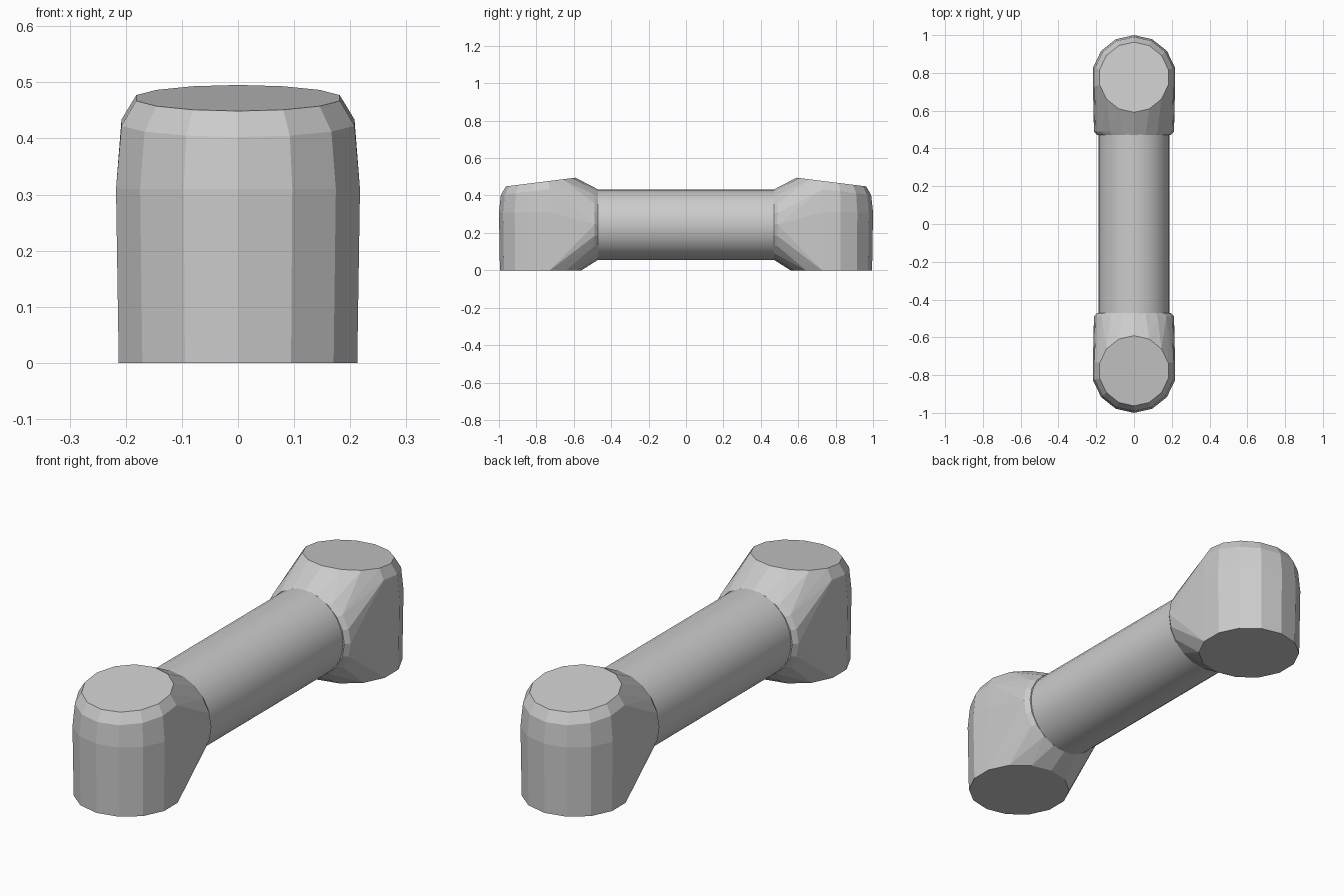
import bpy, bmesh
from math import sin, cos, pi, radians

if "Cube" in bpy.data.objects:
    bpy.data.objects.remove(bpy.data.objects["Cube"])

BAR_Z = 0.244
POST_Y = 0.777
SIDES = 14


def ring(bm, radius, z, tilt=0.0):
    """Ring around the post axis, sloping down outwards by tilt."""
    for i in range(SIDES):
        a = 2 * pi * (i + 0.5) / SIDES
        dy = radius * sin(a)
        bm.verts.new((radius * cos(a), POST_Y + dy, z - tilt * dy))


def collar(bm, y, rx, rz):
    """Ring around the bar axis."""
    for i in range(20):
        a = 2 * pi * i / 20
        bm.verts.new((rx * cos(a), y, BAR_Z + rz * sin(a)))


def end_post(name, side):
    bm = bmesh.new()
    # Upright post, rounded shoulder and sloping top
    ring(bm, 0.218, 0.0)
    ring(bm, 0.223, 0.31)
    ring(bm, 0.213, 0.428, 0.12)
    ring(bm, 0.186, 0.472, 0.125)
    # Neck reaching out to meet the bar
    collar(bm, 0.47, 0.195, 0.188)
    collar(bm, 0.49, 0.212, 0.197)
    res = bmesh.ops.convex_hull(bm, input=bm.verts[:])
    loose = [v for v in bm.verts if not v.link_faces]
    bmesh.ops.delete(bm, geom=loose, context='VERTS')
    bmesh.ops.dissolve_limit(bm, angle_limit=radians(1), verts=bm.verts[:], edges=bm.edges[:])
    for v in bm.verts:
        v.co.y *= side
    bmesh.ops.recalc_face_normals(bm, faces=bm.faces[:])
    mesh = bpy.data.meshes.new(name)
    bm.to_mesh(mesh)
    bm.free()
    obj = bpy.data.objects.new(name, mesh)
    bpy.context.collection.objects.link(obj)


# Matching end posts
end_post("front_post", -1)
end_post("back_post", 1)

# Round grip bar
bpy.ops.mesh.primitive_cylinder_add(vertices=32, radius=0.188, depth=0.96,
                                    location=(0, 0, BAR_Z), rotation=(pi / 2, 0, 0))
bpy.context.object.name = "grip_bar"
bpy.ops.object.shade_smooth_by_angle(angle=radians(30))
